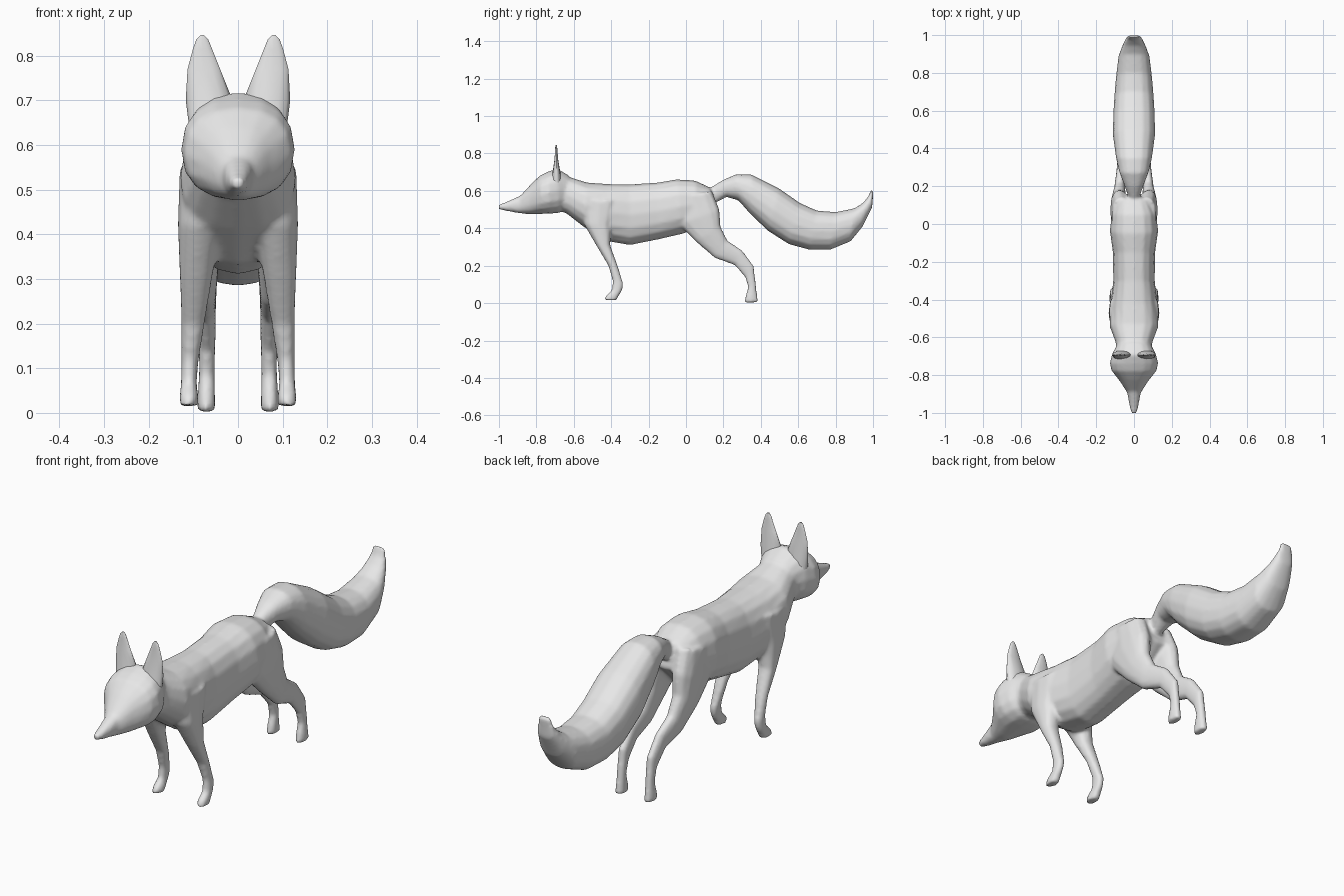
import bpy, bmesh, math

fur = bpy.data.materials.new("grey_fur")
fur.diffuse_color = (0.8, 0.8, 0.8, 1)


def loft(bm, stations, sides=16, square=0.85):
    """Skin rings given as (point a (y,z), point b (y,z), centre x, half width)."""
    def soft(v):
        return math.copysign(abs(v) ** square, v)
    rings = []
    for (ya, za), (yb, zb), cx, w in stations:
        ring = []
        for i in range(sides):
            t = math.tau * i / sides
            c, s = soft(math.cos(t)), soft(math.sin(t))
            ring.append(bm.verts.new((cx + w * s,
                                      (ya + yb) / 2 + (ya - yb) / 2 * c,
                                      (za + zb) / 2 + (za - zb) / 2 * c)))
        rings.append(ring)
    faces = [bm.faces.new(rings[0]), bm.faces.new(rings[-1][::-1])]
    for a, b in zip(rings, rings[1:]):
        for i in range(sides):
            j = (i + 1) % sides
            faces.append(bm.faces.new((a[j], a[i], b[i], b[j])))
    bmesh.ops.recalc_face_normals(bm, faces=faces)


def finish(bm, name):
    mesh = bpy.data.meshes.new(name)
    bm.to_mesh(mesh)
    bm.free()
    mesh.materials.append(fur)
    obj = bpy.data.objects.new(name, mesh)
    bpy.context.collection.objects.link(obj)
    return obj


def smooth(obj, angle):
    bpy.ops.object.select_all(action='DESELECT')
    obj.select_set(True)
    bpy.context.view_layer.objects.active = obj
    bpy.ops.object.shade_smooth_by_angle(angle=math.radians(angle))


# Trunk from neck to rump
trunk = [
    ((-0.68, 0.70), (-0.70, 0.50), 0, 0.085),
    ((-0.61, 0.67), (-0.64, 0.48), 0, 0.098),
    ((-0.53, 0.645), (-0.55, 0.41), 0, 0.130),
    ((-0.42, 0.637), (-0.44, 0.335), 0, 0.125),
    ((-0.30, 0.635), (-0.30, 0.31), 0, 0.110),
    ((-0.15, 0.645), (-0.15, 0.34), 0, 0.112),
    ((-0.05, 0.662), (-0.02, 0.37), 0, 0.128),
    ((0.05, 0.655), (0.06, 0.40), 0, 0.118),
    ((0.13, 0.617), (0.16, 0.50), 0, 0.080),
]
# Head with tapering muzzle
head = [
    ((-1.002, 0.527), (-1.002, 0.503), 0, 0.014),
    ((-0.97, 0.537), (-0.97, 0.495), 0, 0.022),
    ((-0.885, 0.575), (-0.90, 0.482), 0, 0.036),
    ((-0.825, 0.64), (-0.84, 0.475), 0, 0.075),
    ((-0.78, 0.683), (-0.77, 0.477), 0, 0.120),
    ((-0.74, 0.702), (-0.73, 0.478), 0, 0.128),
    ((-0.69, 0.720), (-0.68, 0.482), 0, 0.115),
    ((-0.63, 0.685), (-0.65, 0.50), 0, 0.090),
]
# Bushy tail
tail = [
    ((0.09, 0.63), (0.13, 0.54), 0, 0.030),
    ((0.13, 0.617), (0.165, 0.54), 0, 0.030),
    ((0.20, 0.66), (0.215, 0.567), 0, 0.052),
    ((0.27, 0.69), (0.28, 0.55), 0, 0.078),
    ((0.35, 0.688), (0.345, 0.475), 0, 0.095),
    ((0.50, 0.612), (0.44, 0.385), 0, 0.112),
    ((0.61, 0.535), (0.55, 0.315), 0, 0.110),
    ((0.70, 0.495), (0.66, 0.285), 0, 0.104),
    ((0.80, 0.487), (0.77, 0.285), 0, 0.095),
    ((0.90, 0.507), (0.88, 0.33), 0, 0.082),
    ((0.945, 0.535), (0.945, 0.41), 0, 0.062),
    ((0.975, 0.57), (0.995, 0.51), 0, 0.042),
    ((0.988, 0.605), (1.002, 0.598), 0, 0.030),
]
front_leg = [
    ((-0.57, 0.55), (-0.36, 0.55), 0.075, 0.056),
    ((-0.545, 0.42), (-0.40, 0.42), 0.085, 0.050),
    ((-0.475, 0.30), (-0.405, 0.31), 0.094, 0.037),
    ((-0.415, 0.20), (-0.362, 0.19), 0.101, 0.026),
    ((-0.392, 0.12), (-0.334, 0.10), 0.108, 0.019),
    ((-0.397, 0.07), (-0.342, 0.065), 0.110, 0.018),
    ((-0.432, 0.037), (-0.355, 0.045), 0.110, 0.021),
    ((-0.435, 0.018), (-0.372, 0.014), 0.110, 0.021),
]
hind_leg = [
    ((-0.06, 0.56), (0.14, 0.60), 0.065, 0.052),
    ((-0.04, 0.42), (0.18, 0.50), 0.076, 0.050),
    ((0.05, 0.33), (0.185, 0.41), 0.080, 0.040),
    ((0.155, 0.24), (0.222, 0.335), 0.076, 0.029),
    ((0.26, 0.203), (0.30, 0.283), 0.071, 0.022),
    ((0.317, 0.137), (0.362, 0.20), 0.069, 0.019),
    ((0.332, 0.085), (0.374, 0.10), 0.070, 0.018),
    ((0.315, 0.025), (0.382, 0.03), 0.071, 0.020),
    ((0.313, 0.0), (0.387, 0.006), 0.071, 0.020),
]

# One continuous skin for trunk, head, tail and all legs
bm = bmesh.new()
for part in (trunk, head, tail):
    loft(bm, part)
for side in (-1, 1):
    for leg in (front_leg, hind_leg):
        loft(bm, [(a, b, side * x, w) for a, b, x, w in leg], sides=12)
body = finish(bm, "animal_body")
remesh = body.modifiers.new("blend", 'REMESH')
remesh.mode = 'VOXEL'
remesh.voxel_size = 0.009
remesh.use_smooth_shade = True
relax = body.modifiers.new("relax", 'SMOOTH')
relax.factor = 0.5
relax.iterations = 4

# Thin upright ears: height, inner x, outer x, front y, back y
ear = [
    (0.63, 0.035, 0.108, -0.725, -0.665),
    (0.70, 0.012, 0.117, -0.713, -0.672),
    (0.77, 0.040, 0.113, -0.703, -0.684),
    (0.815, 0.058, 0.101, -0.700, -0.687),
    (0.837, 0.067, 0.093, -0.699, -0.689),
    (0.846, 0.076, 0.084, -0.698, -0.690),
]
for side, label in ((-1, "left"), (1, "right")):
    bm = bmesh.new()
    loft(bm, [((yf, z), (yb, z), side * (x0 + x1) / 2, (x1 - x0) / 2)
              for z, x0, x1, yf, yb in ear], sides=12, square=1.0)
    smooth(finish(bm, label + "_ear"), 60)
